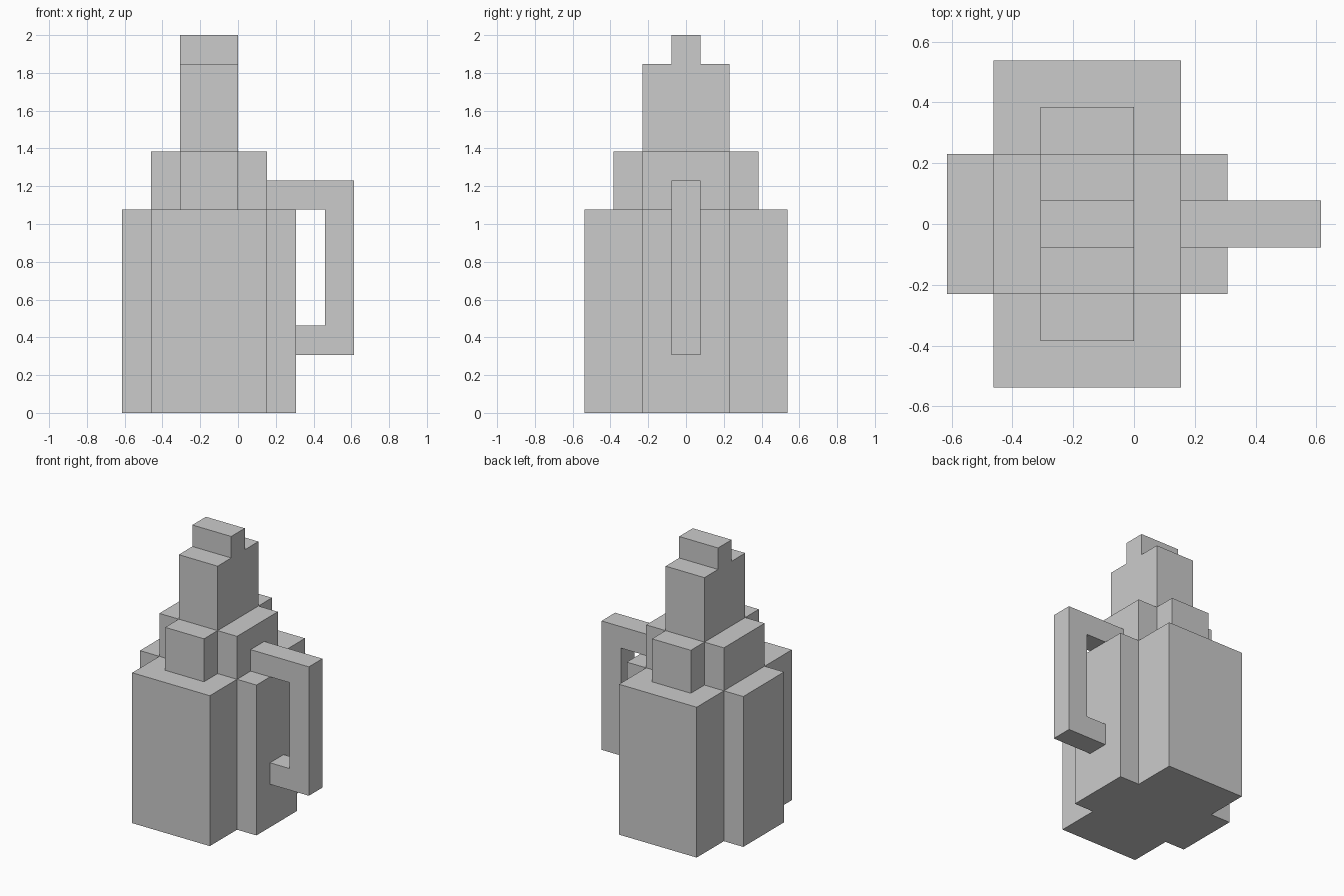
import bpy
import bmesh
from mathutils import Vector

if "Cube" in bpy.data.objects:
    bpy.data.objects.remove(bpy.data.objects["Cube"])

U = 2 / 13  # one grid block


def prism(name, outline, depth):
    """Closed solid from a planar outline swept along the depth vector."""
    bm = bmesh.new()
    face = bm.faces.new([bm.verts.new(Vector(p) * U) for p in outline])
    swept = bmesh.ops.extrude_face_region(bm, geom=[face], use_keep_orig=True)
    verts = [v for v in swept["geom"] if isinstance(v, bmesh.types.BMVert)]
    bmesh.ops.translate(bm, verts=verts, vec=Vector(depth) * U)
    bmesh.ops.recalc_face_normals(bm, faces=bm.faces)
    mesh = bpy.data.meshes.new(name)
    bm.to_mesh(mesh)
    bm.free()
    obj = bpy.data.objects.new(name, mesh)
    bpy.context.collection.objects.link(obj)
    return obj


def cross_tier(name, cx, long_x, short_x, long_y, short_y, z0, z1):
    """Plus-shaped tier, given by the half sizes of its two arms."""
    quarter = [(long_x, short_y), (short_x, short_y), (short_x, long_y)]
    outline = []
    for sx, sy in ((1, 1), (-1, 1), (-1, -1), (1, -1)):
        corner = quarter if sx * sy > 0 else quarter[::-1]
        outline += [(cx + sx * x, sy * y, z0) for x, y in corner]
    return prism(name, outline, (0, 0, z1 - z0))


# Main body and shoulder, both plus-shaped in plan
cross_tier("body", -1, 3, 2, 3.5, 1.5, 0, 7)
cross_tier("shoulder", -1, 2, 1, 2.5, 1.5, 7, 9)

# Neck with the narrow ridge on top, one stepped profile swept along x
half = [(1.5, 9), (1.5, 12), (0.5, 12), (0.5, 13)]
neck = half + [(-y, z) for y, z in reversed(half)]
prism("neck_and_cap", [(-2, y, z) for y, z in neck], (2, 0, 0))

# Side handle, C-shaped profile swept along y
handle = [(1, 7), (3, 7), (3, 3), (2, 3), (2, 2), (4, 2), (4, 8), (1, 8)]
prism("handle", [(x, -0.5, z) for x, z in handle], (0, 1, 0))
